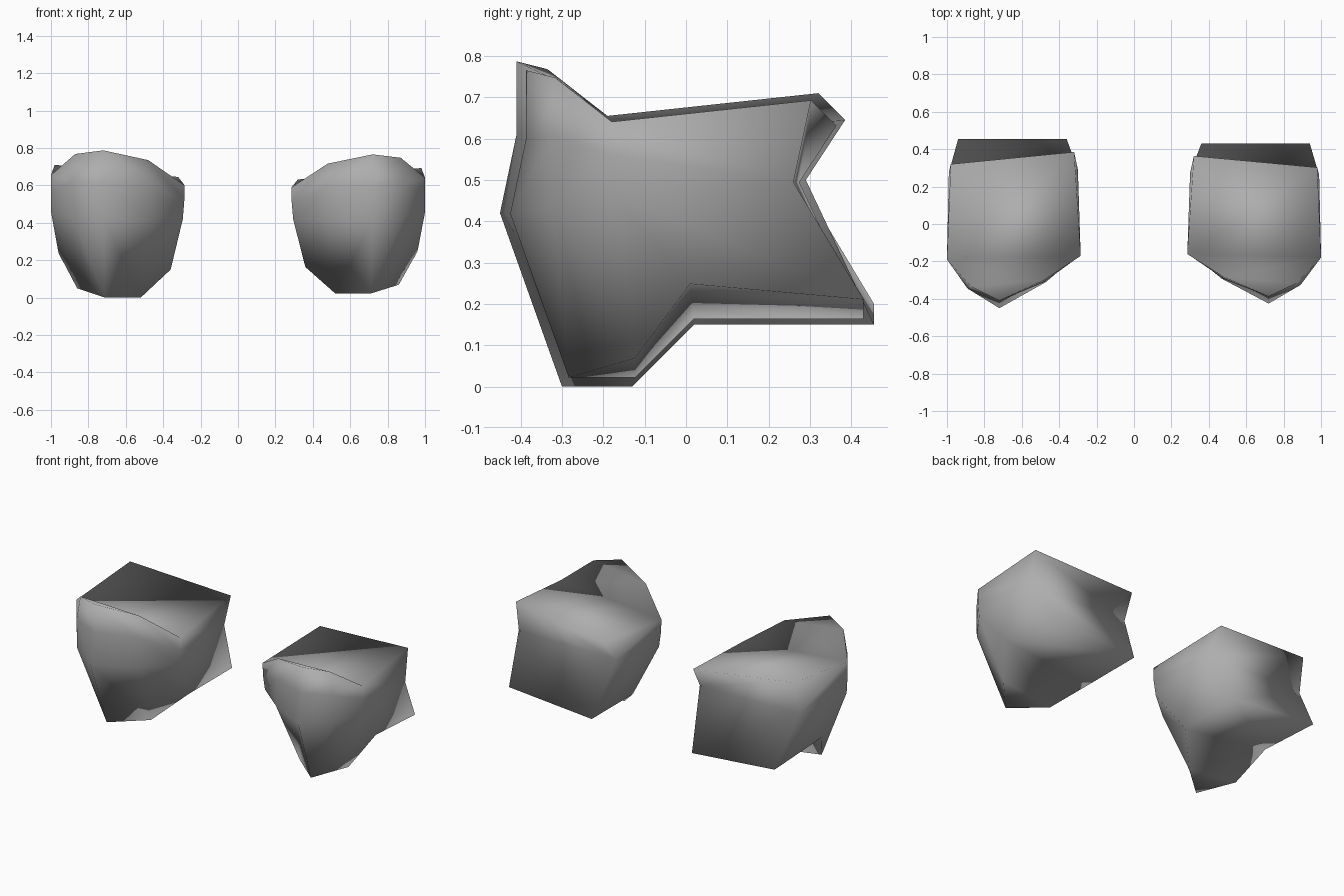
import bpy, bmesh

if "Cube" in bpy.data.objects:
    bpy.data.objects.remove(bpy.data.objects["Cube"])

grey = bpy.data.materials.new("plain_grey")
grey.diffuse_color = (0.42, 0.42, 0.42, 1)
grey.use_nodes = True
grey.node_tree.nodes["Principled BSDF"].inputs["Base Color"].default_value = grey.diffuse_color

# Front wall rows from the peaked top down to the foot, each outer side to inner side
ROWS = [
    [(1.0, -.19, .655), (.87, -.335, .768), (.72, -.41, .787), (.48, -.30, .735), (.285, -.17, .60)],
    [(1.0, -.19, .57), (.89, -.345, .62), (.72, -.41, .61), (.48, -.31, .60), (.287, -.17, .52)],
    [(1.0, -.18, .46), (.89, -.34, .44), (.72, -.45, .42), (.47, -.31, .42), (.295, -.16, .42)],
    [(.96, .01, .24), (.86, -.13, .05), (.71, -.30, 0), (.52, -.13, 0), (.36, .02, .15)],
]
# Back wall pairs (outer, inner): upper lip, notch, lower lip
BACK = [
    [(.98, .32, .71), (.32, .385, .645)],
    [(.99, .275, .50), (.30, .29, .50)],
    [(.94, .455, .20), (.36, .455, .15)],
]


def guard(name, side, scale):
    bm = bmesh.new()

    def vert(p):
        return bm.verts.new((side * p[0], p[1] * scale, .397 + (p[2] - .397) * scale))

    r = [[vert(p) for p in row] for row in ROWS]
    b = [[vert(p) for p in pair] for pair in BACK]

    # front wall
    for hi, lo in zip(r, r[1:]):
        for i in range(4):
            bm.faces.new((hi[i], hi[i + 1], lo[i + 1], lo[i]))
    # both side walls
    for e, k in ((0, 0), (4, 1)):
        bm.faces.new((r[0][e], b[0][k], b[1][k], r[1][e]))
        bm.faces.new((r[1][e], b[1][k], r[2][e]))
        bm.faces.new((r[2][e], b[1][k], b[2][k], r[3][e]))
    # notched back wall
    for hi, lo in zip(b, b[1:]):
        bm.faces.new((hi[0], hi[1], lo[1], lo[0]))
    # top, split along its diagonal, and the rear of the raised peak
    o, a, p, q, i = r[0]
    if side < 0:
        bm.faces.new((o, b[0][0], b[0][1]))
        bm.faces.new((o, b[0][1], i))
    else:
        bm.faces.new((o, b[0][0], i))
        bm.faces.new((i, b[0][0], b[0][1]))
    bm.faces.new((o, i, q, a))
    bm.faces.new((a, q, p))
    # underside
    o, a, p, q, i = r[3]
    bm.faces.new((o, b[2][0], b[2][1], i))
    bm.faces.new((o, i, q, a))
    bm.faces.new((a, q, p))

    bmesh.ops.recalc_face_normals(bm, faces=bm.faces[:])
    for f in bm.faces:
        f.smooth = True
    mesh = bpy.data.meshes.new(name)
    bm.to_mesh(mesh)
    bm.free()
    mesh.materials.append(grey)
    bpy.context.collection.objects.link(bpy.data.objects.new(name, mesh))


guard("left_guard", -1, 1.0)
guard("right_guard", 1, .945)
